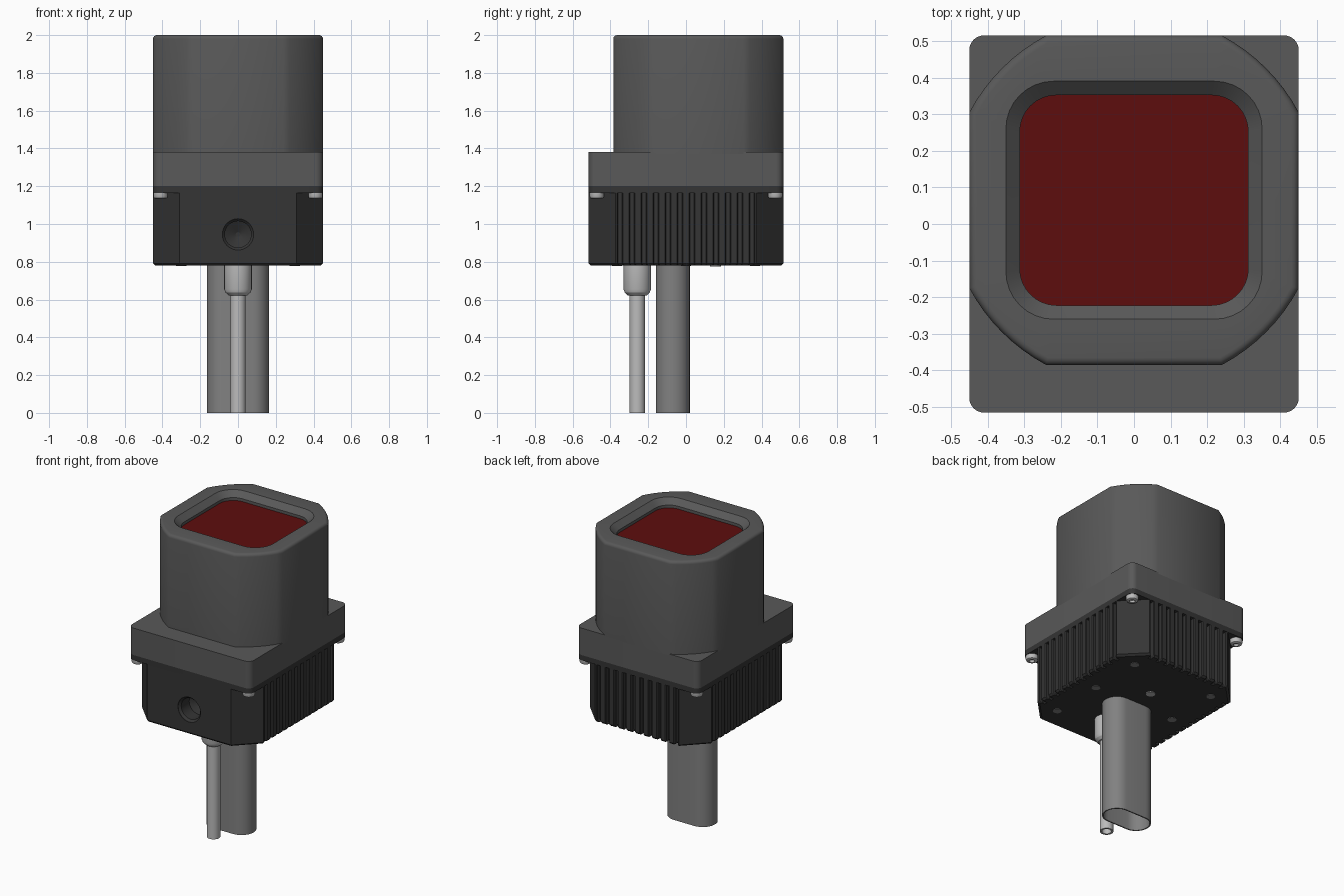
import bpy, bmesh, math
from mathutils import Matrix

if "Cube" in bpy.data.objects:
    bpy.data.objects.remove(bpy.data.objects["Cube"], do_unlink=True)


def material(name, r, g, b):
    m = bpy.data.materials.new(name)
    m.use_nodes = True
    m.diffuse_color = (r, g, b, 1)
    node = next(n for n in m.node_tree.nodes if n.type == "BSDF_PRINCIPLED")
    node.inputs["Base Color"].default_value = (r, g, b, 1)
    node.inputs["Roughness"].default_value = 0.6
    return m


GREY = material("dark grey", 0.1, 0.1, 0.1)
BLACK = material("charcoal", 0.035, 0.035, 0.035)
RED = material("deep red", 0.11, 0.004, 0.004)
STEEL = material("mid grey", 0.22, 0.22, 0.22)
SILVER = material("light grey", 0.5, 0.5, 0.5)


def loft(name, rings, mat, matrix=Matrix()):
    """Skin a stack of (outline, height) rings and close both ends."""
    bm = bmesh.new()
    loops = [[bm.verts.new((x, y, z)) for x, y in pts] for pts, z in rings]
    n = len(loops[0])
    for a, b in zip(loops, loops[1:]):
        for i in range(n):
            j = (i + 1) % n
            bm.faces.new((a[i], a[j], b[j], b[i]))
    bm.faces.new(loops[0][::-1])
    bm.faces.new(loops[-1])
    bmesh.ops.recalc_face_normals(bm, faces=bm.faces)
    bm.transform(matrix)
    me = bpy.data.meshes.new(name)
    bm.to_mesh(me)
    bm.free()
    me.materials.append(mat)
    ob = bpy.data.objects.new(name, me)
    bpy.context.collection.objects.link(ob)
    return ob


def smooth(ob, angle=35):
    bpy.ops.object.select_all(action="DESELECT")
    ob.select_set(True)
    bpy.context.view_layer.objects.active = ob
    bpy.ops.object.shade_smooth_by_angle(angle=math.radians(angle))
    return ob


def rounded(hx, hy, r, cy=0, steps=8, a0=0, a1=90, reach=None):
    """Rectangle outline with arc corners; reach moves the arc centres."""
    ox, oy = (hx - r, hy - r) if reach is None else reach
    pts = []
    for q, (sx, sy) in enumerate(((1, 1), (-1, 1), (-1, -1), (1, -1))):
        for k in range(steps + 1):
            t = k / steps if q % 2 == 0 else 1 - k / steps
            a = math.radians(a0 + (a1 - a0) * t)
            pts.append((sx * (ox + r * math.cos(a)), cy + sy * (oy + r * math.sin(a))))
    return pts


def clipped(half, r, cy):
    """Square trimmed by a larger concentric circle."""
    a = math.degrees(math.acos(half / r))
    return rounded(half, half, r, cy, 8, a, 90 - a, (0, 0))


def lathe(name, profile, mat, matrix=Matrix(), sides=32):
    def circle(r):
        return [(r * math.cos(math.tau * i / sides), r * math.sin(math.tau * i / sides))
                for i in range(sides)]
    return loft(name, [(circle(r), z) for r, z in profile], mat, matrix)


# Upper housing with softened rim and a sloped window recess
CY = 0.065
rings = [(clipped(0.45, 0.51, CY), 1.37)]
for k in range(5):
    a = math.radians(22.5 * k)
    d = 0.02 * (1 - math.cos(a))
    rings.append((clipped(0.45 - d, 0.51 - d, CY), 1.98 + 0.02 * math.sin(a)))
rings += [(rounded(0.35, 0.325, 0.13, CY), 2.0),
          (rounded(0.312, 0.287, 0.1, CY), 1.965),
          (rounded(0.312, 0.287, 0.1, CY), 1.94)]
smooth(loft("upper_housing", rings, GREY))

# Window
pane = rounded(0.312, 0.287, 0.1, CY)
loft("window", [(pane, 1.938), (pane, 1.946)], RED)

# Mounting flange and the thin gasket slab beneath it
flange = rounded(0.45, 0.515, 0.04)
smooth(loft("flange", [(flange, 1.2), (flange, 1.38)], GREY))
smooth(loft("lower_housing_rim", [(flange, 1.165), (flange, 1.2)], BLACK))


# Lower housing: chamfered outline with cooling grooves on three sides
def grooves(count, place):
    pts = []
    for i in range(count):
        c = (i - (count - 1) / 2) * 0.0635
        for s, d in ((-0.016, 0), (-0.011, 0.006), (-0.011, 0.03)):
            pts.append(place(c + s, d))
        for s, d in ((0.011, 0.03), (0.011, 0.006), (0.016, 0)):
            pts.append(place(c + s, d))
    return pts


W, D, CX, CH = 0.45, 0.515, 0.31, 0.372
body = [(-CX, -D), (CX, -D), (W, -CH)]
body += grooves(12, lambda t, d: (W - d, t))
body += [(W, CH), (CX, D)]
body += grooves(10, lambda t, d: (-t, D - d))
body += [(-CX, D), (-W, CH)]
body += grooves(12, lambda t, d: (d - W, -t))
body += [(-W, -CH)]
foot = [(x * 0.975, y * 0.978) for x, y in body]
housing = loft("lower_housing", [(foot, 0.78), (body, 0.792), (body, 1.17)], BLACK)

# Threaded port in the front face
to_front = Matrix.Translation((0, -D, 0.945)) @ Matrix.Rotation(math.radians(-90), 4, "X")
cutter = lathe("port_cutter", [(0.083, -0.05), (0.083, 0.002), (0.07, 0.016),
                               (0.07, 0.1), (0.012, 0.13)], BLACK, to_front)
cutter.hide_render = True
cutter.hide_viewport = True
cut = housing.modifiers.new("port", "BOOLEAN")
cut.operation = "DIFFERENCE"
cut.solver = "EXACT"
cut.object = cutter
bpy.context.view_layer.objects.active = housing
bpy.ops.object.modifier_apply(modifier="port")
bpy.data.objects.remove(cutter, do_unlink=True)
smooth(housing, 25)

# Flange screws with hollow drive sockets
head = [(0.02, 1.17), (0.038, 1.166), (0.038, 1.146), (0.034, 1.137), (0.026, 1.133),
        (0.017, 1.133), (0.015, 1.148)]
for side, sx in (("left", 1), ("right", -1)):
    for end, sy in (("front", -1), ("back", 1)):
        smooth(lathe(f"flange_screw_{end}_{side}", head, SILVER,
                     Matrix.Translation((sx * 0.41, sy * 0.472, 0)), 24))
    # Base plate screws
    for end, y in (("front", -0.365), ("middle", 0), ("back", 0.365)):
        lathe(f"base_screw_{end}_{side}", [(0.027, 0.785), (0.027, 0.777)], STEEL,
              Matrix.Translation((sx * 0.3, y, 0)), 20)
lathe("base_plug", [(0.029, 0.785), (0.029, 0.776)], SILVER,
      Matrix.Translation((0, 0.156, 0)), 20)

# Flat-sided hollow duct
outer = rounded(0.165, 0.09, 0.089, -0.07)
inner = rounded(0.157, 0.082, 0.081, -0.07)
smooth(loft("oval_duct", [(outer, 0.79), (outer, 0), (inner, 0), (inner, 0.77)], STEEL))

# Slim hollow tube with its fitting
at_front = Matrix.Translation((0, -0.258, 0))
smooth(lathe("slim_tube", [(0.041, 0.7), (0.041, 0), (0.029, 0), (0.029, 0.69)],
             SILVER, at_front))
smooth(lathe("tube_fitting", [(0.073, 0.79), (0.073, 0.655), (0.066, 0.637),
                              (0.05, 0.622), (0.04, 0.622)], SILVER, at_front), 25)
